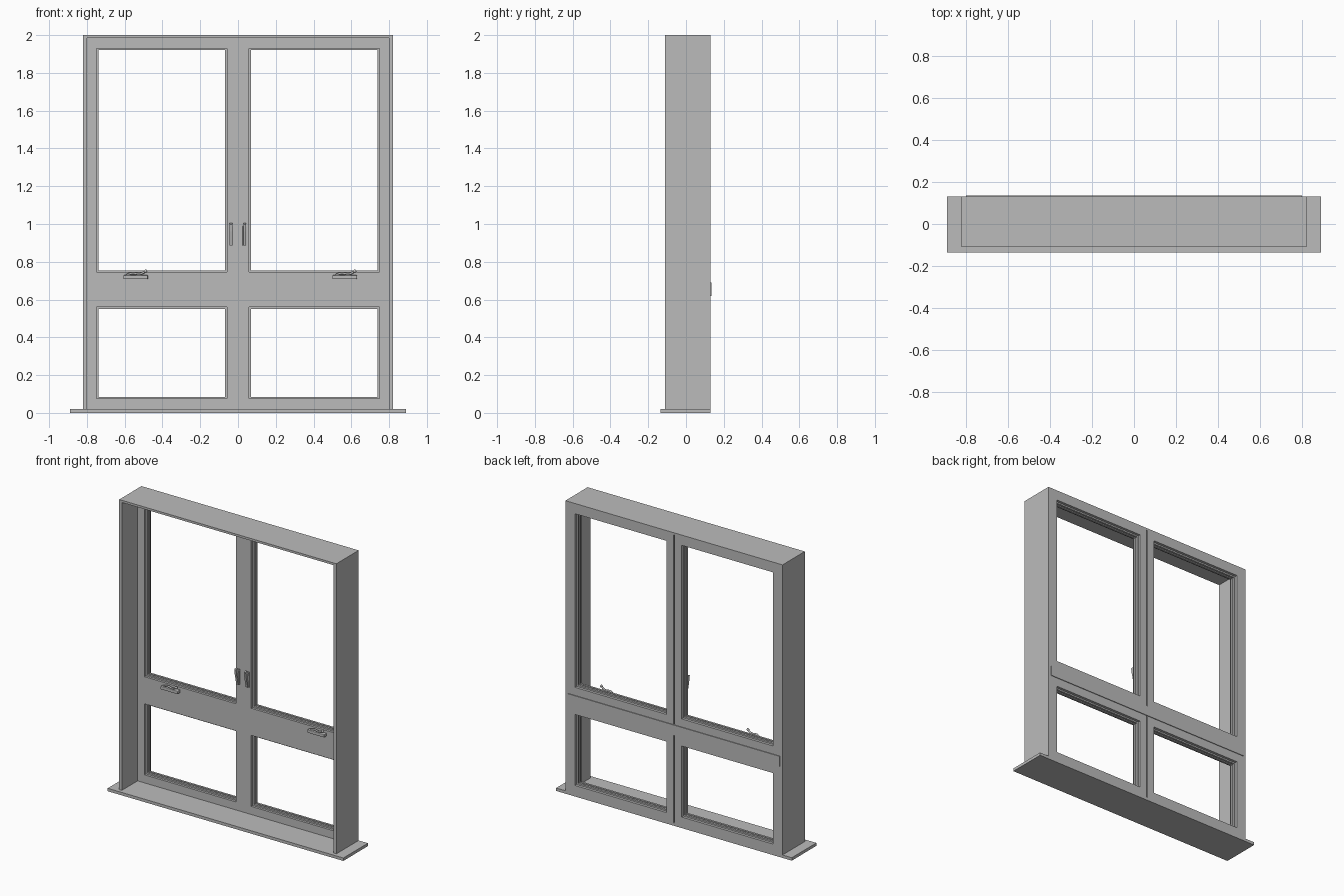
import bpy, bmesh, math
from mathutils import Matrix, Vector

if "Cube" in bpy.data.objects:
    bpy.data.objects.remove(bpy.data.objects["Cube"])

grey = bpy.data.materials.new("painted grey")
grey.diffuse_color = (0.5, 0.5, 0.5, 1)
grey.use_nodes = True
grey.node_tree.nodes["Principled BSDF"].inputs["Base Color"].default_value = grey.diffuse_color


def finish(bm, name):
    bmesh.ops.recalc_face_normals(bm, faces=bm.faces)
    me = bpy.data.meshes.new(name)
    bm.to_mesh(me)
    bm.free()
    me.materials.append(grey)
    ob = bpy.data.objects.new(name, me)
    bpy.context.collection.objects.link(ob)
    return ob


def box(name, x0, x1, y0, y1, z0, z1, bevel=0):
    bm = bmesh.new()
    bmesh.ops.create_cube(bm, size=1)
    for v in bm.verts:
        v.co = Vector(((x0 + x1) / 2 + v.co.x * (x1 - x0),
                       (y0 + y1) / 2 + v.co.y * (y1 - y0),
                       (z0 + z1) / 2 + v.co.z * (z1 - z0)))
    if bevel:
        bmesh.ops.bevel(bm, geom=bm.edges[:], offset=bevel, segments=2,
                        affect='EDGES', profile=0.5)
    return finish(bm, name)


def prism(name, outline, x0, x1):
    """Side outline in (y, z), extruded along x."""
    bm = bmesh.new()
    f = bm.faces.new([bm.verts.new((x0, y, z)) for y, z in outline])
    r = bmesh.ops.extrude_face_region(bm, geom=[f])
    vs = [g for g in r["geom"] if isinstance(g, bmesh.types.BMVert)]
    bmesh.ops.translate(bm, verts=vs, vec=(x1 - x0, 0, 0))
    return finish(bm, name)


def sash(name, outer, hole, y0, y1, steps):
    """Rectangular ring whose opening follows stepped (y, inset) points."""
    bm = bmesh.new()

    def loop(rect, y, d=0):
        a, b, c, e = rect
        return [bm.verts.new(p) for p in ((a + d, y, c + d), (b - d, y, c + d),
                                          (b - d, y, e - d), (a + d, y, e - d))]
    loops = [loop(outer, y0)] + [loop(hole, y, d) for y, d in steps] + [loop(outer, y1)]
    for i, p in enumerate(loops):
        q = loops[(i + 1) % len(loops)]
        for k in range(4):
            n = (k + 1) % 4
            bm.faces.new((p[k], p[n], q[n], q[k]))
    return finish(bm, name)


# Outer casing and sill
for s, side in ((-1, "left"), (1, "right")):
    xs = sorted((s * 0.80, s * 0.82))
    box("casing_" + side, xs[0], xs[1], -0.11, 0.13, 0.02, 2.0)
box("casing_head", -0.80, 0.80, -0.11, 0.13, 1.985, 2.0)
box("sill", -0.89, 0.89, -0.135, 0.13, 0.0, 0.02)

# Four sashes with stepped glazing beads and a groove for the pane
F, B = 0.06, 0.13
steps = [(F, 0), (0.076, 0), (0.076, 0.01), (0.090, 0.01), (0.090, 0.002),
         (0.098, 0.002), (0.098, 0.01), (0.112, 0.01), (0.112, 0), (B, 0)]
for s, side in ((-1, "left"), (1, "right")):
    ox = sorted((s * 0.004, s * 0.80))
    hx = sorted((s * 0.058, s * 0.748))
    sash("upper_sash_" + side, (*ox, 0.69, 1.985), (*hx, 0.745, 1.93), F, B, steps)
    sash("lower_sash_" + side, (*ox, 0.02, 0.62), (*hx, 0.075, 0.56), F, B, steps)

# Transom bar and the strip closing the gap between the sashes
box("transom", -0.80, 0.80, F, 0.135, 0.62, 0.69)
box("upper_mullion_strip", -0.004, 0.004, F, 0.11, 0.69, 1.985)
box("lower_mullion_strip", -0.004, 0.004, F, 0.11, 0.02, 0.62)

# Window cranks
for cx, side in ((-0.542, "left"), (0.565, "right")):
    box("crank_base_" + side, cx - 0.065, cx + 0.065, 0.030, F, 0.708, 0.729, 0.004)
    cu = bpy.data.curves.new("crank_arm_" + side, 'CURVE')
    cu.dimensions = '3D'
    cu.bevel_depth = 0.006
    cu.bevel_resolution = 2
    cu.resolution_u = 6
    cu.use_fill_caps = True
    sp = cu.splines.new('BEZIER')
    pts = [(-0.048, 0.046, 0.729), (-0.02, 0.040, 0.739),
           (0.025, 0.036, 0.736), (0.05, 0.032, 0.748)]
    sp.bezier_points.add(len(pts) - 1)
    for bp, (x, y, z) in zip(sp.bezier_points, pts):
        bp.co = (cx + x, y, z)
        bp.handle_left_type = bp.handle_right_type = 'AUTO'
    cu.materials.append(grey)
    bpy.context.collection.objects.link(bpy.data.objects.new("crank_arm_" + side, cu))
    bm = bmesh.new()
    bmesh.ops.create_uvsphere(bm, u_segments=12, v_segments=8, radius=0.009,
                              matrix=Matrix.Translation((cx + 0.053, 0.030, 0.750)))
    for f in bm.faces:
        f.smooth = True
    finish(bm, "crank_knob_" + side)

# Sash locks: back plate and a lever leaning out towards the room
lever = [(0.054, 0.985), (0.034, 1.004), (0.022, 0.998),
         (0.028, 0.960), (0.044, 0.888), (0.052, 0.888), (0.042, 0.960)]
for lx, side in ((-0.037, "left"), (0.035, "right")):
    box("lock_plate_" + side, lx - 0.010, lx + 0.010, 0.052, F, 0.885, 0.99, 0.002)
    prism("lock_lever_" + side, lever, lx - 0.007, lx + 0.007)
